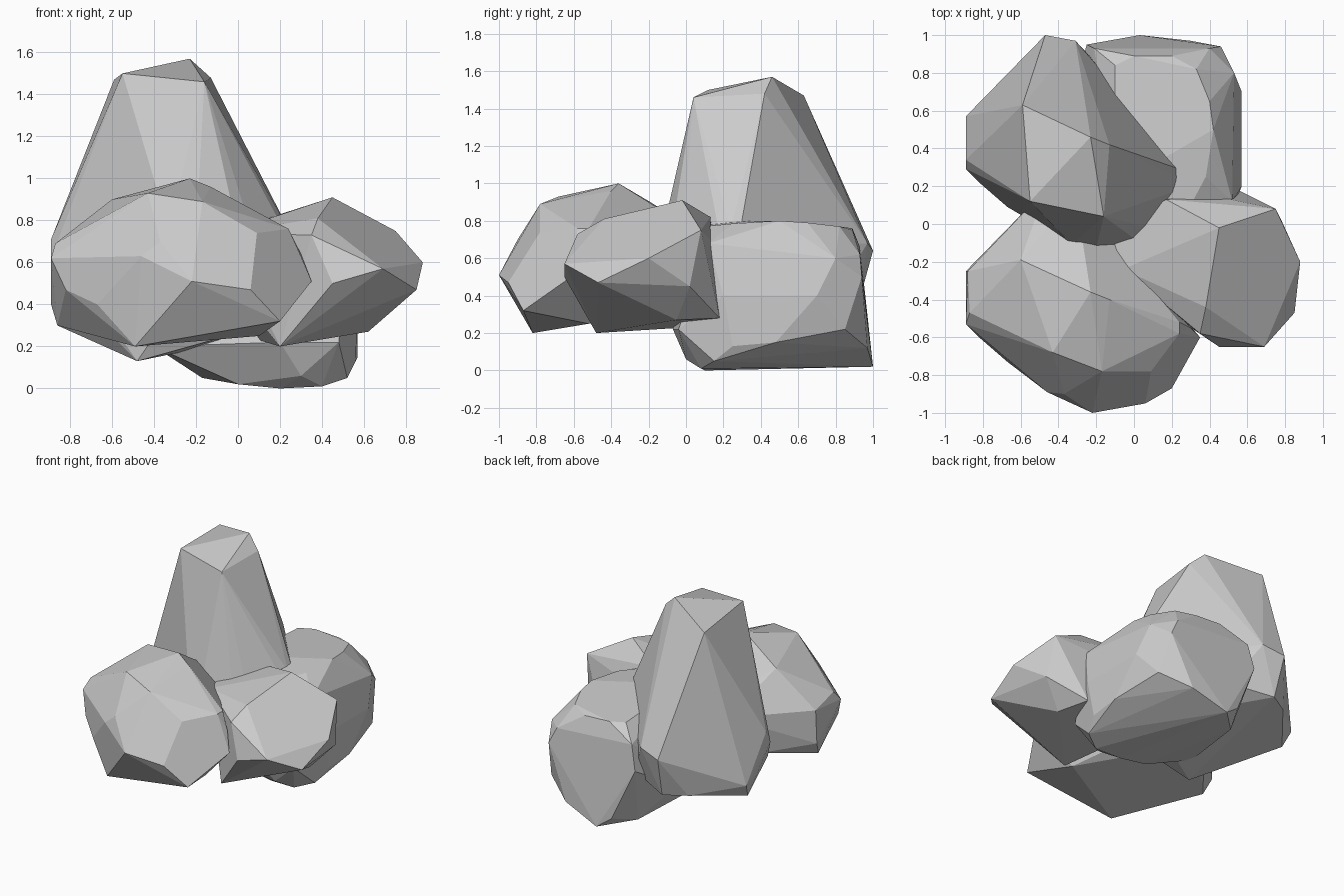
import bpy, bmesh
from mathutils import Vector


def rock(name, corners):
    """Faceted boulder: convex hull round a few corner points."""
    bm = bmesh.new()
    for c in corners:
        bm.verts.new(Vector(c))
    bmesh.ops.convex_hull(bm, input=bm.verts[:])
    loose = [v for v in bm.verts if not v.link_faces]
    bmesh.ops.delete(bm, geom=loose, context='VERTS')
    # merge nearly flat triangles into broad facets
    bmesh.ops.dissolve_limit(bm, angle_limit=0.08, verts=bm.verts[:], edges=bm.edges[:])
    bmesh.ops.recalc_face_normals(bm, faces=bm.faces[:])
    me = bpy.data.meshes.new(name)
    bm.to_mesh(me)
    bm.free()
    ob = bpy.data.objects.new(name, me)
    bpy.context.collection.objects.link(ob)
    return ob


# lower part shared by the two left boulders
base = [
    (.24, -.58, .76), (.09, -.78, .74), (-.37, -.90, .70), (-.22, -1.0, .51),
    (.06, -.95, .47), (.20, -.87, .32), (.35, -.60, .51), (.30, -.55, .64),
    (-.49, -.82, .20), (-.46, -.89, .63), (-.87, -.47, .69), (-.89, -.53, .62),
    (-.67, -.73, .40), (-.82, -.60, .47), (-.89, -.25, .40), (-.86, -.31, .30),
    (-.60, .01, .35), (-.45, .10, .35), (-.47, .18, .64), (-.31, .15, .68),
    (.24, -.52, .76), (.10, -.52, .25), (-.15, -.02, .40)]

# front left boulder
rock("front_left_rock", base + [
    (-.23, -.36, 1.0), (-.60, -.19, .90), (-.43, -.68, .93), (-.17, -.78, .89),
    (-.13, -.40, .96), (-.88, -.25, .64)])

# tall back left boulder: same base moved back, crown pulled up
rock("tall_back_rock", [(x, y + .82, z) for x, y, z in base if y > -.88] + [
    (-.23, .46, 1.57), (-.59, .63, 1.47), (-.55, .12, 1.50), (-.44, .10, 1.45),
    (-.16, .04, 1.46), (-.13, .42, 1.48), (-.89, .34, .71), (-.48, .0, .13),
    (-.33, -.11, .76), (-.20, -.13, .72), (-.10, -.11, .72), (-.22, -.16, .51),
    (.06, -.12, .47)])

# front right boulder
rock("front_right_rock", [
    (.45, -.02, .91), (.17, .13, .82), (.56, -.07, .83), (.38, -.44, .81),
    (-.06, -.24, .74), (-.12, -.05, .72), (.0, .04, .72), (.12, -.36, .74),
    (.35, -.58, .73), (.75, .08, .75), (.88, -.20, .60), (.85, -.47, .47),
    (.69, -.65, .57), (.45, -.65, .50), (.20, -.48, .20), (.62, -.05, .27),
    (.55, .18, .28), (.78, .02, .45), (.51, .13, .70), (.20, .15, .28),
    (.10, .0, .23), (.0, -.25, .45)])

# low rounded boulder at the back right
rock("back_right_rock", [
    (-.10, .84, .76), (.0, .89, .76), (.20, .89, .75), (.33, .82, .77),
    (.40, .65, .79), (.42, .50, .80), (.38, .25, .785), (.30, .10, .77),
    (-.10, .20, .80), (.40, .93, .62), (.46, .94, .50), (-.21, .93, .66),
    (-.25, .95, .48), (.24, .98, .26), (-.08, .98, .30), (.53, .80, .60),
    (.57, .70, .40), (.57, .20, .40), (.52, .12, .68), (.57, .48, .15),
    (.56, .25, .13), (.52, .15, .05), (.40, .08, .01), (.20, .10, .0),
    (.0, .12, .02), (.30, .0, .06), (.20, -.07, .22), (.48, -.04, .22),
    (-.40, .12, .20), (-.35, .60, .28), (-.17, .80, .05),
    (-.08, .98, .10), (.03, 1.0, .02), (.30, .97, .12), (.50, .85, .22)])
